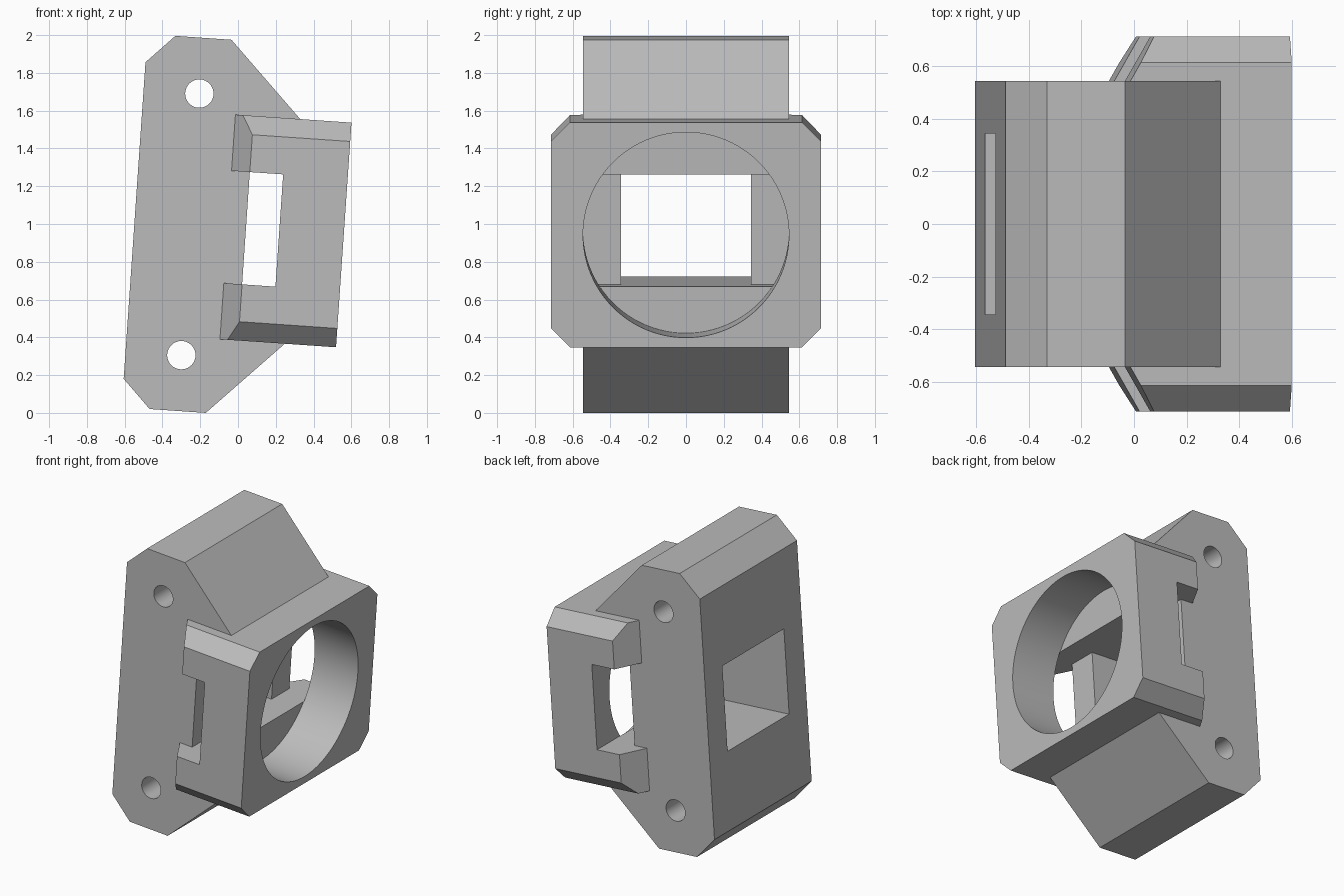
import bpy, bmesh, math
from mathutils import Matrix

if "Cube" in bpy.data.objects:
    bpy.data.objects.remove(bpy.data.objects["Cube"], do_unlink=True)

grey = bpy.data.materials.new("plain grey")
grey.use_nodes = True
colour = (0.5, 0.5, 0.5, 1)
grey.diffuse_color = colour
grey.node_tree.nodes["Principled BSDF"].inputs["Base Color"].default_value = colour


def make_object(name, bm):
    bmesh.ops.recalc_face_normals(bm, faces=bm.faces)
    mesh = bpy.data.meshes.new(name)
    bm.to_mesh(mesh)
    bm.free()
    mesh.materials.append(grey)
    obj = bpy.data.objects.new(name, mesh)
    bpy.context.collection.objects.link(obj)
    return obj


def prism(points, axis, start, end):
    """Extrude a closed profile along x (y,z points) or y (x,z points)."""
    bm = bmesh.new()
    place = (lambda a, b: (start, a, b)) if axis == "x" else (lambda a, b: (a, start, b))
    face = bm.faces.new([bm.verts.new(place(a, b)) for a, b in points])
    moved = bmesh.ops.extrude_face_region(bm, geom=[face])["geom"]
    step = end - start
    bmesh.ops.translate(bm, verts=[g for g in moved if isinstance(g, bmesh.types.BMVert)],
                        vec=(step, 0, 0) if axis == "x" else (0, step, 0))
    return bm


def box(name, x0, x1, half_y, half_z):
    return make_object(name, prism(
        [(-half_y, -half_z), (half_y, -half_z), (half_y, half_z), (-half_y, half_z)], "x", x0, x1))


def circle(radius, count, cx=0, cz=0):
    return [(cx + radius * math.cos(2 * math.pi * i / count),
             cz + radius * math.sin(2 * math.pi * i / count)) for i in range(count)]


def combine(target, tool, operation):
    """Apply one boolean and discard the tool."""
    mod = target.modifiers.new("bool", "BOOLEAN")
    mod.operation, mod.solver, mod.object = operation, "EXACT", tool
    bpy.context.view_layer.update()
    graph = bpy.context.evaluated_depsgraph_get()
    result = bpy.data.meshes.new_from_object(target.evaluated_get(graph))
    target.modifiers.clear()
    target.data = result
    bpy.data.objects.remove(tool, do_unlink=True)


# Mounting body: symmetric profile, with its rear face on -x
upper = [(-0.616, 0.84), (-0.468, 0.99), (-0.17, 0.99), (0.24, 0.578), (-0.025, 0.42)]
profile = upper + [(x, -z) for x, z in reversed(upper)]
bracket = make_object("sensor_bracket", prism(profile, "y", -0.545, 0.545))
combine(bracket, box("window_cutter", -1, 1, 0.345, 0.298), "DIFFERENCE")

# Octagonal housing with tapered rear wings
W, H, C = 0.715, 0.596, 0.1
octagon = [(W, H - C), (W - C, H), (C - W, H), (-W, H - C),
           (-W, C - H), (C - W, -H), (W - C, -H), (W, C - H)]
bm = prism(octagon, "x", -0.2, 0.494)
for side in (-1, 1):
    cut = bmesh.ops.bisect_plane(bm, geom=bm.verts[:] + bm.edges[:] + bm.faces[:],
                                 plane_co=(-0.025, side * W, 0),
                                 plane_no=(-0.17, side * 0.097, 0), clear_outer=True)
    edges = [g for g in cut["geom_cut"] if isinstance(g, bmesh.types.BMEdge)]
    bmesh.ops.holes_fill(bm, edges=edges)
housing = make_object("housing", bm)
combine(housing, box("side_slot_cutter", -0.4, 0.152, 1, 0.298), "DIFFERENCE")
combine(bracket, housing, "UNION")

# Large round opening
opening = make_object("opening_cutter", prism(circle(0.545, 96), "x", 0.15, 0.7))
combine(bracket, opening, "DIFFERENCE")

# Two screw holes
for z in (-0.694, 0.694):
    hole = make_object("screw_hole_cutter", prism(circle(0.075, 48, -0.32, z), "y", -1, 1))
    combine(bracket, hole, "DIFFERENCE")

# Lean the whole part and rest it on the ground
bracket.data.transform(Matrix.Translation((0.067, 0, 0.981)) @ Matrix.Rotation(math.radians(3.94), 4, "Y"))
lowest = min(v.co.z for v in bracket.data.vertices)
bracket.data.transform(Matrix.Translation((0, 0, -lowest)))

bpy.ops.object.select_all(action="DESELECT")
bracket.select_set(True)
bpy.context.view_layer.objects.active = bracket
bpy.ops.object.shade_smooth_by_angle(angle=math.radians(20))
